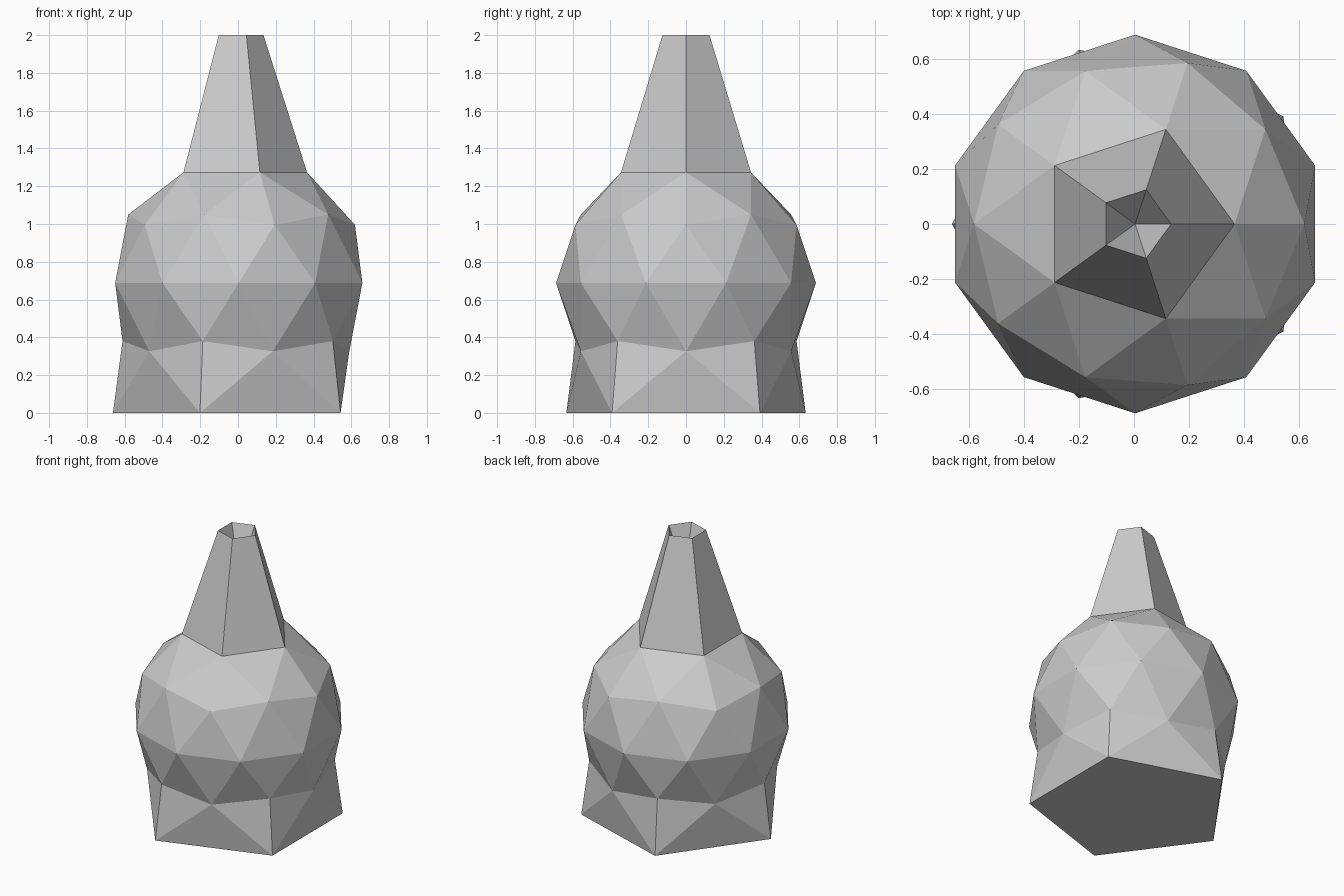
import bpy, bmesh, math

if "Cube" in bpy.data.objects:
    bpy.data.objects.remove(bpy.data.objects["Cube"])

R = 0.688        # body radius, also the height of its centre
SHIFT = 0.004    # centres the bounding box on x = 0
RING_Z = 0.85 * R

bm = bmesh.new()

# Round faceted body
bmesh.ops.create_icosphere(bm, subdivisions=2, radius=R)


def find(test):
    """Matching vertices, sorted around the z axis."""
    found = [v for v in bm.verts if test(v.co)]
    return sorted(found, key=lambda v: math.atan2(v.co.y, v.co.x))


def is_ring(co, sign):
    return 0.8 * R < sign * co.z < 0.9 * R


def scale_ring(co, radius, z):
    length = math.hypot(co.x, co.y)
    return (co.x / length * radius, co.y / length * radius, z)


# Flared base: spread the lowest ring and flatten the underside
for v in find(lambda co: is_ring(co, -1)):
    v.co = scale_ring(v.co, 0.666, -R)
for v in find(lambda co: co.z < -0.95 * R):
    v.co.z = -R

# Neck: open the crown and raise a five-sided taper
top_ring = find(lambda co: is_ring(co, 1))
bmesh.ops.delete(bm, geom=find(lambda co: co.z > 0.95 * R), context='VERTS')
rim = [bm.verts.new(scale_ring(v.co, 0.131, 2.0 - R)) for v in top_ring]

# Hollow mouth running down to a point
pit = bm.verts.new((0, 0, 1.68 - R))
for i in range(5):
    j = (i + 1) % 5
    bm.faces.new((top_ring[i], top_ring[j], rim[j], rim[i]))
    bm.faces.new((rim[i], rim[j], pit))

bmesh.ops.recalc_face_normals(bm, faces=bm.faces[:])
bmesh.ops.translate(bm, verts=bm.verts[:], vec=(SHIFT, 0, R))

mesh = bpy.data.meshes.new("bottle")
bm.to_mesh(mesh)
bm.free()
bottle = bpy.data.objects.new("bottle", mesh)
bpy.context.collection.objects.link(bottle)
